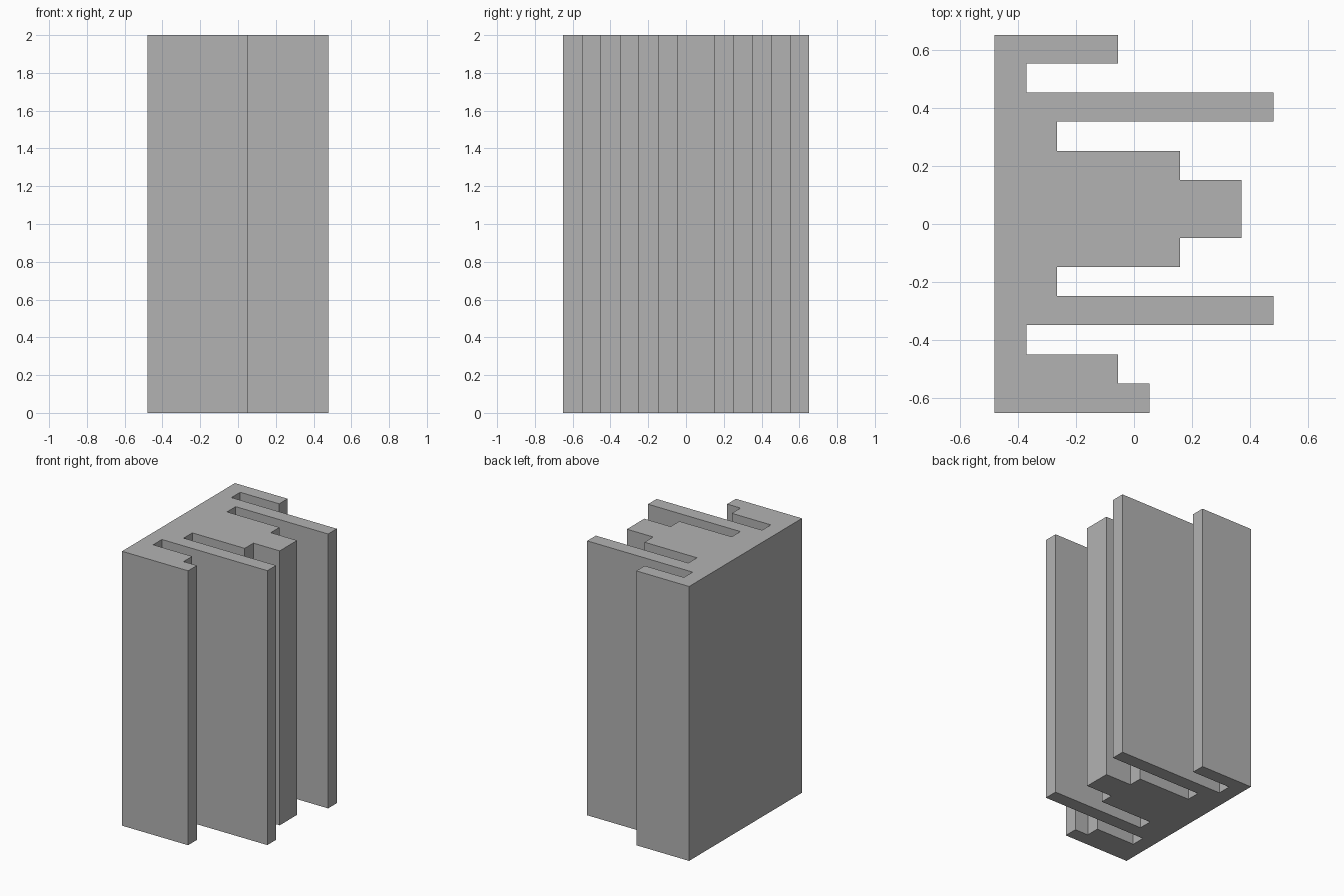
import bpy
import bmesh

if "Cube" in bpy.data.objects:
    bpy.data.objects.remove(bpy.data.objects["Cube"])

HEIGHT = 2.0
BACK_X = -0.48

# Upper y edge of each step and how far it reaches in x, from back to front
steps = [
    (0.65, -0.055), (0.553, -0.37), (0.452, 0.48), (0.352, -0.265),
    (0.252, 0.158), (0.152, 0.37), (-0.048, 0.158), (-0.148, -0.265),
    (-0.248, 0.48), (-0.348, -0.37), (-0.449, -0.055), (-0.549, 0.053),
]
FRONT_Y = -0.65

# Closed stepped outline
outline = [(BACK_X, steps[0][0])]
for i, (y, x) in enumerate(steps):
    y_next = steps[i + 1][0] if i + 1 < len(steps) else FRONT_Y
    outline += [(x, y), (x, y_next)]
outline.append((BACK_X, FRONT_Y))

# Extrude the outline upward
bm = bmesh.new()
base = bm.faces.new([bm.verts.new((x, y, 0)) for x, y in outline])
result = bmesh.ops.extrude_face_region(bm, geom=[base], use_keep_orig=True)
top = [v for v in result["geom"] if isinstance(v, bmesh.types.BMVert)]
bmesh.ops.translate(bm, verts=top, vec=(0, 0, HEIGHT))
bmesh.ops.recalc_face_normals(bm, faces=bm.faces[:])

mesh = bpy.data.meshes.new("finned_block")
bm.to_mesh(mesh)
bm.free()

# Plain grey material
grey = bpy.data.materials.new("grey")
grey.diffuse_color = (0.45, 0.45, 0.45, 1)
grey.use_nodes = True
grey.node_tree.nodes["Principled BSDF"].inputs["Base Color"].default_value = grey.diffuse_color
mesh.materials.append(grey)

block = bpy.data.objects.new("finned_block", mesh)
bpy.context.collection.objects.link(block)
